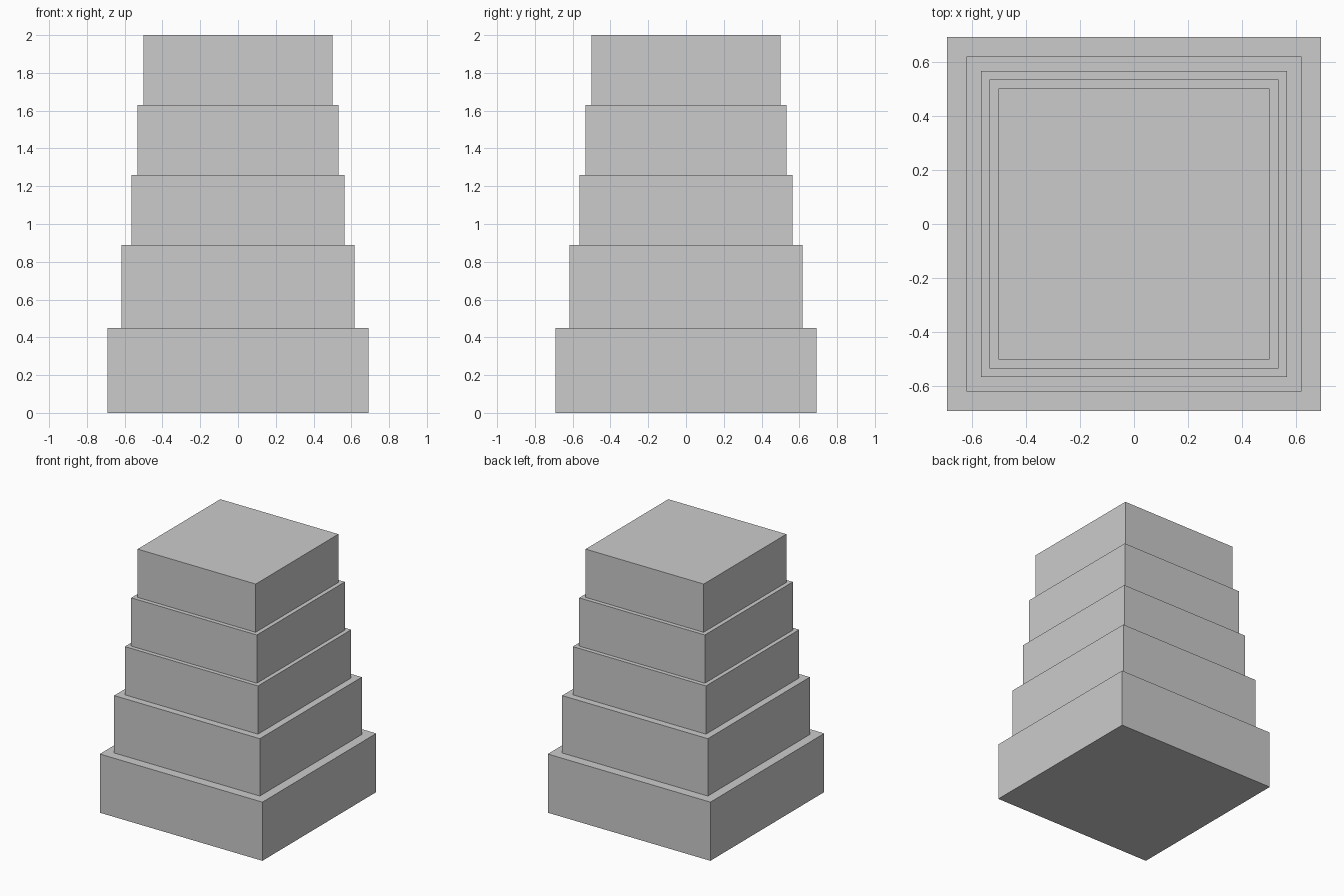
import bpy

if "Cube" in bpy.data.objects:
    bpy.data.objects.remove(bpy.data.objects["Cube"])

# Single grey finish
grey = bpy.data.materials.new("plain grey")
grey.diffuse_color = (0.6, 0.6, 0.6, 1)
grey.use_nodes = True
grey.node_tree.nodes["Principled BSDF"].inputs["Base Color"].default_value = grey.diffuse_color


def add_tier(name, half, bottom, top):
    """Square block centred on the z axis."""
    bpy.ops.mesh.primitive_cube_add(size=1, location=(0, 0, (bottom + top) / 2))
    tier = bpy.context.object
    tier.name = name
    tier.scale = (2 * half, 2 * half, top - bottom)
    bpy.ops.object.transform_apply(location=False, rotation=False, scale=True)
    tier.data.materials.append(grey)


# Stepped tower: name, half width, height of the top
tiers = [
    ("base_tier", 0.69, 0.45),
    ("second_tier", 0.618, 0.89),
    ("third_tier", 0.565, 1.26),
    ("fourth_tier", 0.533, 1.63),
    ("top_tier", 0.501, 2.0),
]
bottom = 0.0
for name, half, top in tiers:
    add_tier(name, half, bottom, top)
    bottom = top
